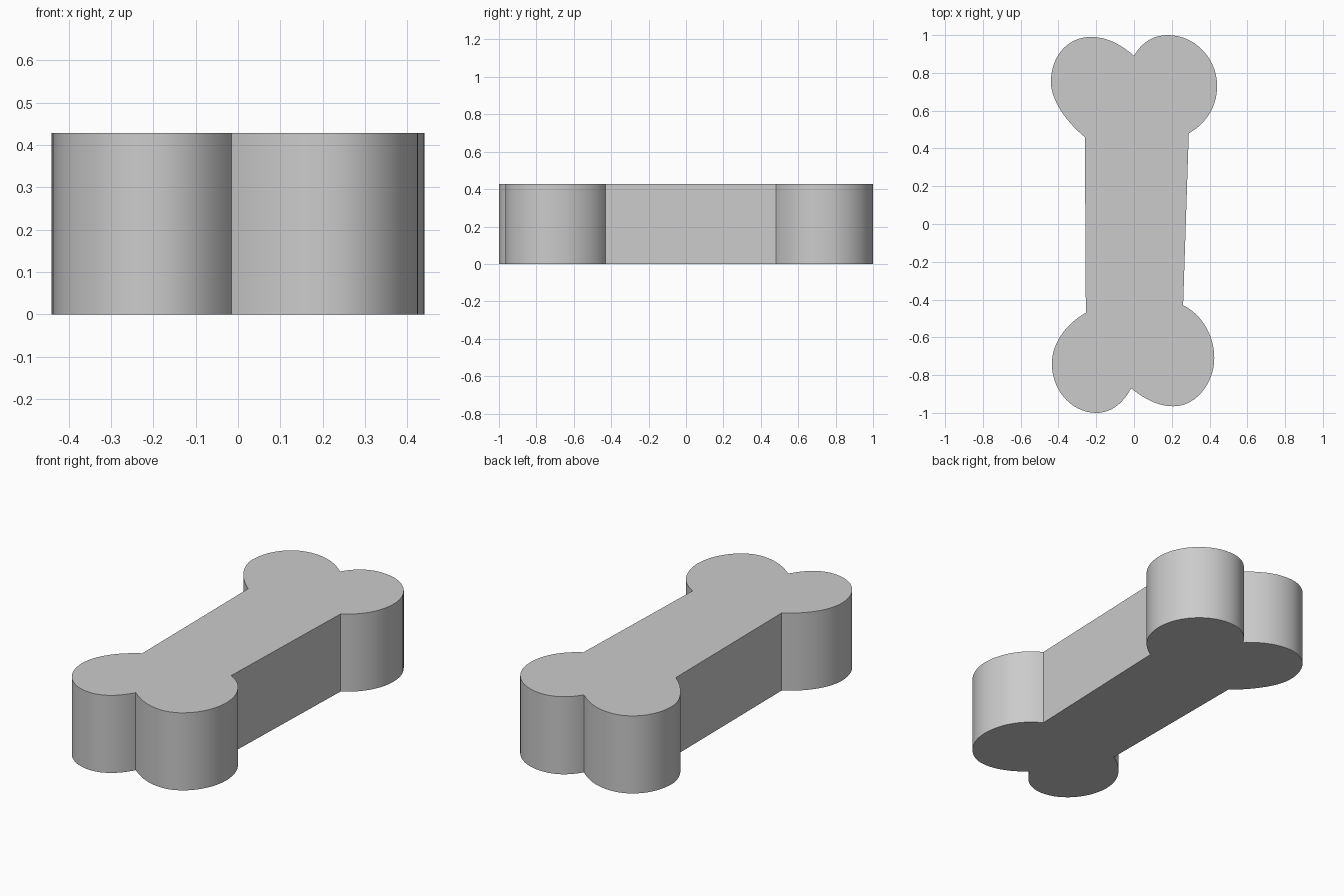
import bpy
import bmesh
import math
from mathutils import Vector
from mathutils.geometry import interpolate_bezier

cube = bpy.data.objects.get("Cube")
if cube:
    bpy.data.objects.remove(cube, do_unlink=True)

HEIGHT = 0.428
STEPS = 16

# One flat colour
grey = bpy.data.materials.new("light_grey")
grey.use_nodes = True
colour = (0.6, 0.6, 0.6, 1)
grey.diffuse_color = colour
grey.node_tree.nodes["Principled BSDF"].inputs["Base Color"].default_value = colour

# Each rounded knob is three chained Bezier spans, counter-clockwise:
# point, handle, handle, point, handle, handle, ...
knobs = [
    # back left
    [(0.29, 0.48), (0.38, 0.53), (0.44, 0.62), (0.44, 0.73), (0.44, 0.88),
     (0.32, 1.0), (0.18, 1.0), (0.10, 1.0), (0.04, 0.96), (0, 0.89)],
    # back right
    [(0, 0.89), (-0.08, 0.96), (-0.15, 0.99), (-0.23, 0.99), (-0.35, 0.99),
     (-0.44, 0.89), (-0.44, 0.75), (-0.44, 0.66), (-0.36, 0.54), (-0.26, 0.46)],
    # front right
    [(-0.255, -0.47), (-0.36, -0.53), (-0.435, -0.63), (-0.435, -0.74), (-0.435, -0.88),
     (-0.33, -1.0), (-0.20, -1.0), (-0.12, -1.0), (-0.06, -0.95), (-0.015, -0.87)],
    # front left
    [(-0.015, -0.87), (0.06, -0.93), (0.13, -0.965), (0.21, -0.965), (0.33, -0.965),
     (0.425, -0.84), (0.425, -0.71), (0.425, -0.59), (0.36, -0.48), (0.26, -0.43)],
]

# Outline: knobs in order, straight shaft sides between the two ends
outline = []
for knob in knobs:
    pts = [Vector((x, y, 0)) for x, y in knob]
    for i in range(0, 9, 3):
        for p in interpolate_bezier(*pts[i:i + 4], STEPS):
            if not outline or (p - outline[-1]).length > 0.0001:
                outline.append(p)

# Extrude the outline into a solid bone
bm = bmesh.new()
base = bm.faces.new([bm.verts.new(p) for p in outline])
top = bmesh.ops.extrude_face_region(bm, geom=[base], use_keep_orig=True)["geom"]
bmesh.ops.translate(bm, vec=(0, 0, HEIGHT),
                    verts=[v for v in top if isinstance(v, bmesh.types.BMVert)])
bmesh.ops.recalc_face_normals(bm, faces=bm.faces)
mesh = bpy.data.meshes.new("bone")
bm.to_mesh(mesh)
bm.free()
mesh.materials.append(grey)
bone = bpy.data.objects.new("bone", mesh)
bpy.context.collection.objects.link(bone)

# Smooth round walls, crisp rims and notches
bpy.context.view_layer.objects.active = bone
bone.select_set(True)
bpy.ops.object.shade_smooth_by_angle(angle=math.radians(30))
